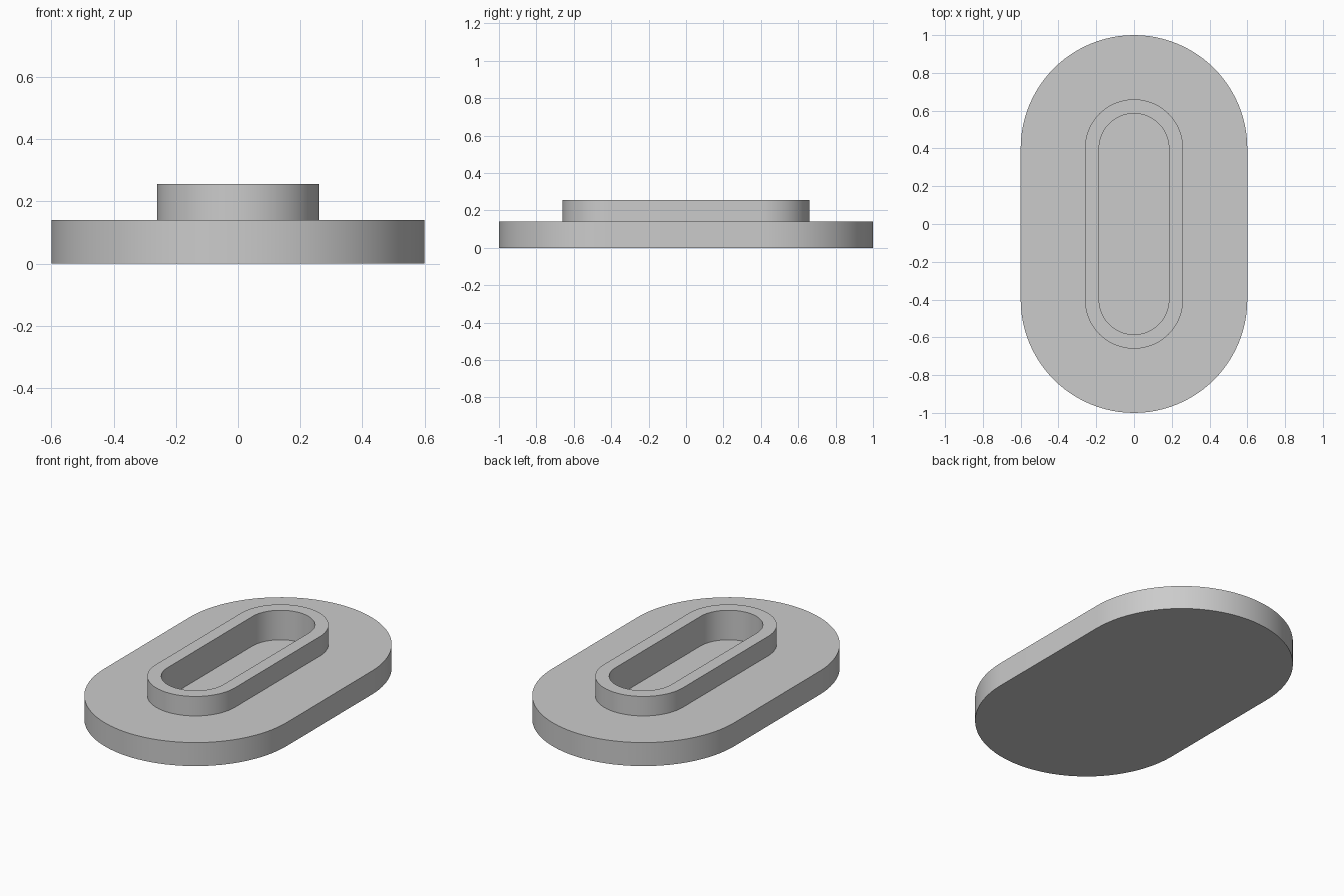
import bpy
import bmesh
from math import cos, sin, pi, radians

cube = bpy.data.objects.get("Cube")
if cube:
    bpy.data.objects.remove(cube, do_unlink=True)

HALF_STRAIGHT = 0.4   # half length of the straight sides
ARC_STEPS = 48        # segments in each rounded end

# One plain grey finish
grey = bpy.data.materials.new("plain_grey")
grey.use_nodes = True
colour = (0.6, 0.6, 0.6, 1)
grey.diffuse_color = colour
grey.node_tree.nodes["Principled BSDF"].inputs["Base Color"].default_value = colour


def slot_ring(bm, radius, z):
    """Loop of vertices around a round-ended slot outline."""
    ring = []
    for end in (0, 1):
        centre_y = HALF_STRAIGHT * (1 - 2 * end)
        for i in range(ARC_STEPS + 1):
            a = pi * (end + i / ARC_STEPS)
            ring.append(bm.verts.new((radius * cos(a), centre_y + radius * sin(a), z)))
    return ring


def loft_slots(name, profile):
    """Solid made by joining slot outlines given as (radius, height)."""
    bm = bmesh.new()
    rings = [slot_ring(bm, r, z) for r, z in profile]
    for low, high in zip(rings, rings[1:]):
        for i in range(len(low)):
            j = (i + 1) % len(low)
            bm.faces.new((low[i], low[j], high[j], high[i]))
    bm.faces.new(reversed(rings[0]))
    bm.faces.new(rings[-1])
    bmesh.ops.recalc_face_normals(bm, faces=bm.faces)
    mesh = bpy.data.meshes.new(name)
    bm.to_mesh(mesh)
    bm.free()
    mesh.materials.append(grey)
    obj = bpy.data.objects.new(name, mesh)
    bpy.context.collection.objects.link(obj)
    return obj


# Flat plate, raised collar and blind pocket in one closed solid
plate = loft_slots("plate_with_collar_and_pocket", [
    (0.6, 0), (0.6, 0.14),          # plate wall
    (0.26, 0.14), (0.26, 0.256),    # collar wall
    (0.185, 0.256), (0.185, 0.08),  # pocket wall down to its floor
])

bpy.ops.object.select_all(action="DESELECT")
plate.select_set(True)
bpy.context.view_layer.objects.active = plate
bpy.ops.object.shade_smooth_by_angle(angle=radians(30))
